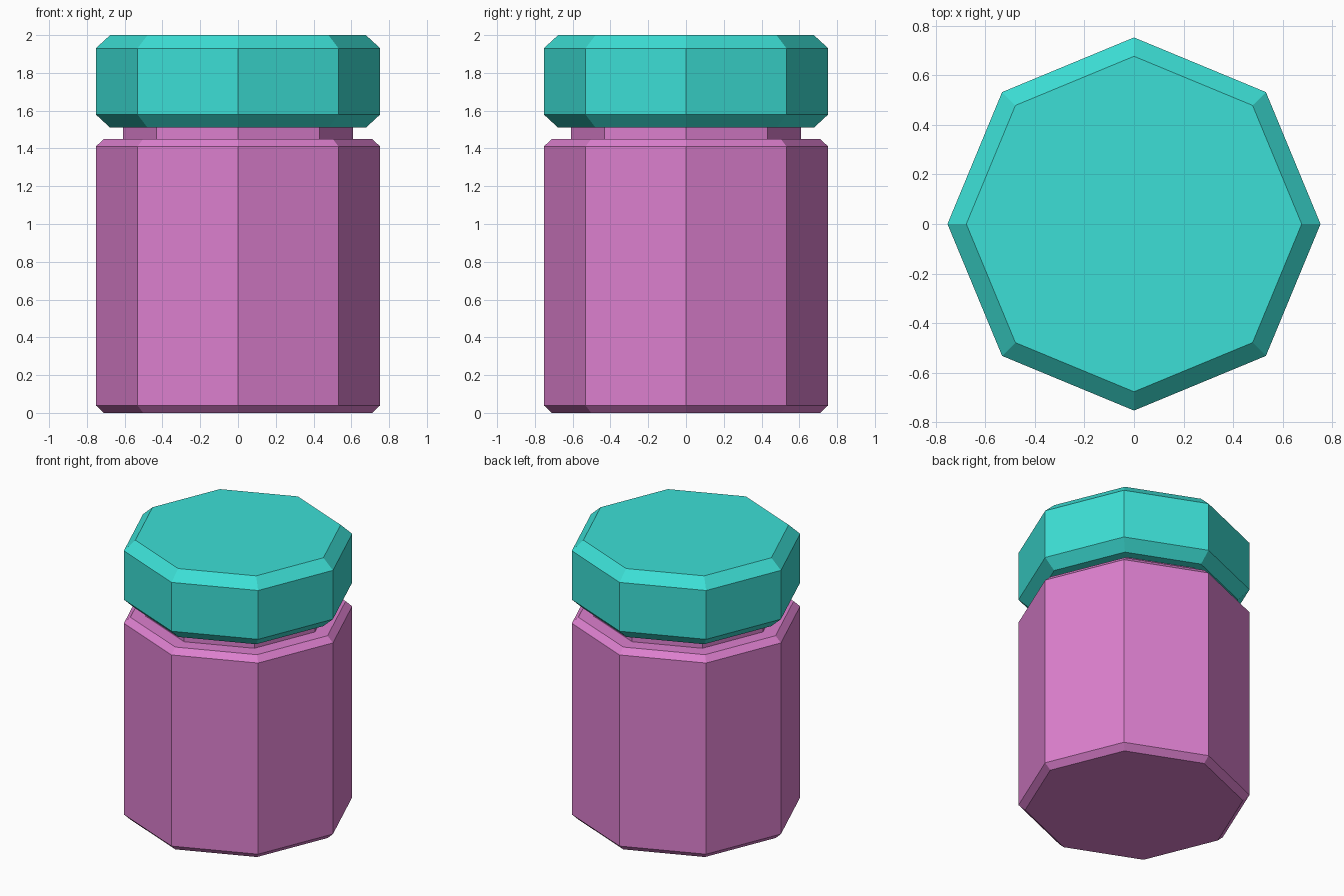
import bpy, bmesh
from math import cos, sin, pi

SIDES = 8

cube = bpy.data.objects.get("Cube")
if cube:
    bpy.data.objects.remove(cube, do_unlink=True)


def make_material(name, rgb):
    mat = bpy.data.materials.new(name)
    mat.use_nodes = True
    mat.diffuse_color = (*rgb, 1)
    bsdf = next(n for n in mat.node_tree.nodes if n.type == 'BSDF_PRINCIPLED')
    bsdf.inputs["Base Color"].default_value = (*rgb, 1)
    return mat


def lathe(name, profile, mat):
    """Closed faceted solid from (radius, height) pairs, bottom to top."""
    bm = bmesh.new()
    rings = [[bm.verts.new((r * cos(2 * pi * i / SIDES), r * sin(2 * pi * i / SIDES), z))
              for i in range(SIDES)] for r, z in profile]
    for low, high in zip(rings, rings[1:]):
        for i in range(SIDES):
            j = (i + 1) % SIDES
            bm.faces.new((low[i], low[j], high[j], high[i]))
    bm.faces.new(rings[0][::-1])
    bm.faces.new(rings[-1])
    mesh = bpy.data.meshes.new(name)
    bm.to_mesh(mesh)
    bm.free()
    mesh.materials.append(mat)
    obj = bpy.data.objects.new(name, mesh)
    bpy.context.collection.objects.link(obj)
    return obj


pink = make_material("orchid pink", (0.72, 0.215, 0.62))
teal = make_material("turquoise", (0.046, 0.74, 0.67))

# Jar body with chamfered rims, stepping in to the neck
lathe("jar_body", [(0.71, 0), (0.753, 0.04), (0.753, 1.41), (0.71, 1.45),
                   (0.61, 1.45), (0.61, 1.52)], pink)

# Lid with wide chamfers above and below
lathe("lid", [(0.677, 1.51), (0.753, 1.58), (0.753, 1.93), (0.677, 2)], teal)
